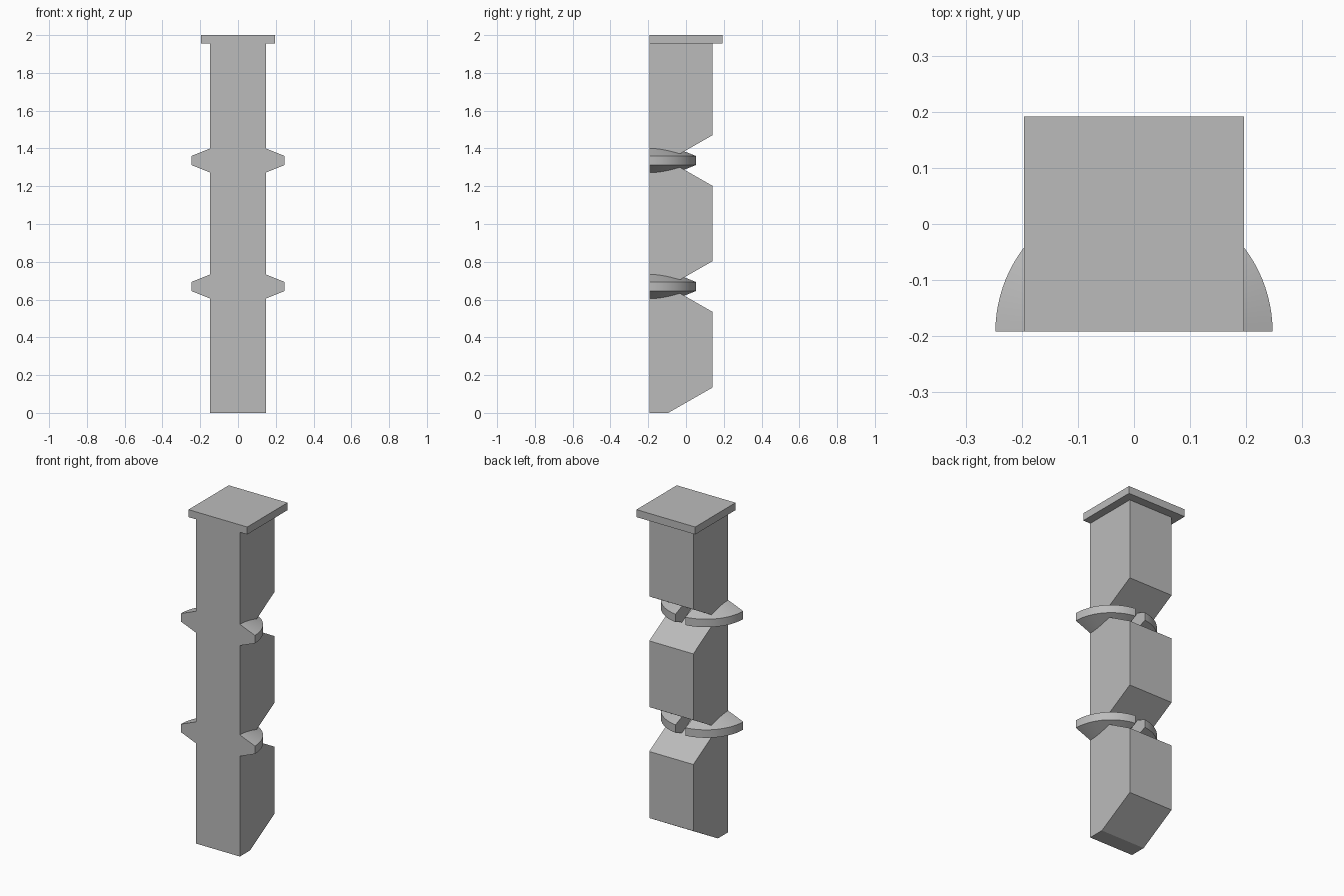
import bpy, bmesh, math
from mathutils import Vector

cube = bpy.data.objects.get("Cube")
if cube:
    bpy.data.objects.remove(cube, do_unlink=True)

FRONT, BACK = -0.192, 0.14
HALF_W = 0.147
CAP_Z = 1.955
RINGS = (0.669, 1.336)      # heights of the notches and their flanges

grey = bpy.data.materials.new("plain_grey")
grey.use_nodes = True
colour = (0.5, 0.5, 0.5, 1)
grey.diffuse_color = colour
grey.node_tree.nodes["Principled BSDF"].inputs["Base Color"].default_value = colour


def finish(name, bm, smooth=False):
    bmesh.ops.recalc_face_normals(bm, faces=bm.faces)
    mesh = bpy.data.meshes.new(name)
    bm.to_mesh(mesh)
    bm.free()
    mesh.materials.append(grey)
    obj = bpy.data.objects.new(name, mesh)
    bpy.context.collection.objects.link(obj)
    if smooth:
        bpy.ops.object.select_all(action='DESELECT')
        obj.select_set(True)
        bpy.context.view_layer.objects.active = obj
        bpy.ops.object.shade_smooth_by_angle(angle=math.radians(30))
    return obj


# Pillar: side profile with V notches in the back, extruded across x
notch_y, notch_h = -0.094, 0.134
profile = [(FRONT, 0), (notch_y, 0), (BACK, notch_h)]
for z in RINGS:
    profile += [(BACK, z - notch_h), (notch_y, z), (BACK, z + notch_h)]
profile += [(BACK, CAP_Z), (FRONT, CAP_Z)]
bm = bmesh.new()
face = bm.faces.new([bm.verts.new((-HALF_W, y, z)) for y, z in profile])
side = bmesh.ops.extrude_face_region(bm, geom=[face])
bmesh.ops.translate(bm, vec=(2 * HALF_W, 0, 0),
                    verts=[v for v in side["geom"] if isinstance(v, bmesh.types.BMVert)])
finish("pillar", bm)

# Square cap plate
bm = bmesh.new()
bmesh.ops.create_cube(bm, size=1)
bmesh.ops.scale(bm, vec=(0.392, 0.384, 2 - CAP_Z), verts=bm.verts)
bmesh.ops.translate(bm, vec=(0, 0, (2 + CAP_Z) / 2), verts=bm.verts)
finish("cap", bm)


# Flange: quarter of a double-tapered disc, cut off short of the middle
def flange(name, z, sign):
    bm = bmesh.new()
    section = [(0, 0.123), (0.247, 0.024), (0.247, -0.024), (0, -0.123)]
    start = bm.faces.new([bm.verts.new((r, 0, h)) for r, h in section])
    bmesh.ops.spin(bm, geom=[start] + start.edges[:] + start.verts[:],
                   cent=(0, 0, 0), axis=(0, 0, 1), angle=math.pi / 2, steps=24)
    bmesh.ops.remove_doubles(bm, verts=bm.verts, dist=1e-5)
    bmesh.ops.bisect_plane(bm, geom=bm.verts[:] + bm.edges[:] + bm.faces[:],
                           plane_co=(0.033, 0, 0), plane_no=(1, 0, 0), clear_inner=True)
    bmesh.ops.holes_fill(bm, edges=[e for e in bm.edges if e.is_boundary])
    for v in bm.verts:
        v.co = Vector((v.co.x * sign, v.co.y + FRONT, v.co.z + z))
    finish(name, bm, smooth=True)


for level, z in zip(("lower", "upper"), RINGS):
    for label, sign in (("left", 1), ("right", -1)):
        flange(f"{level}_flange_{label}", z, sign)
